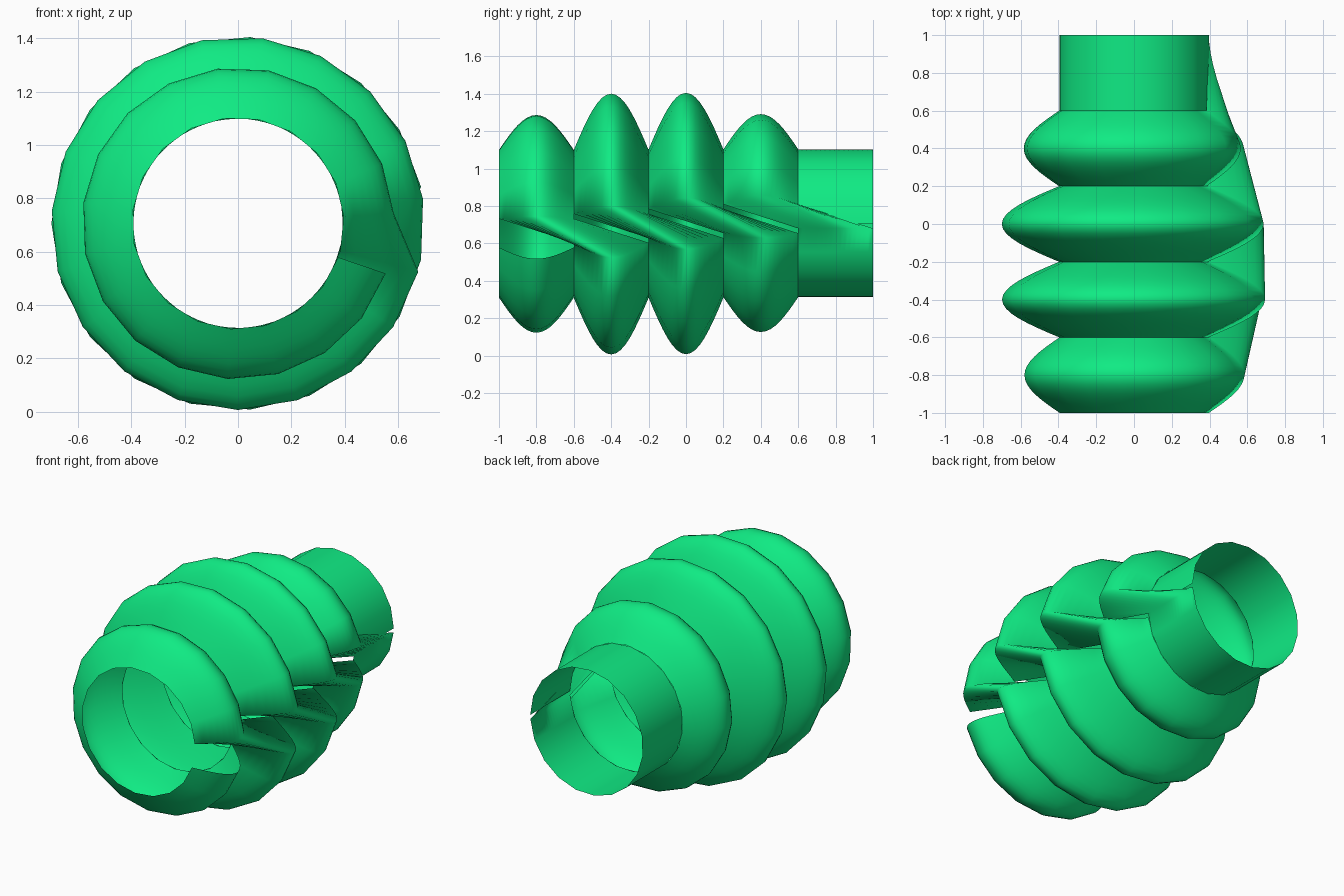
import bpy, math

if "Cube" in bpy.data.objects:
    bpy.data.objects.remove(bpy.data.objects["Cube"])

# The bellows is one ribbon wound five turns about the y axis;
# each turn steps forward by one section, leaving slanted joins on the +x side.
TURNS, COLUMNS, SAMPLES = 5, 96, 16
WIDTH, NECK, CENTRE_Z = 0.4, 0.397, 0.706
BULGE = [0.0, 0.188, 0.303, 0.303, 0.188]      # tube, then four folds


def column(k):
    """Cross-section points of the ribbon at column k."""
    turn = k * TURNS // COLUMNS
    angle = 2 * math.pi * TURNS * k / COLUMNS
    pts = []
    for i in range(SAMPLES + 1):
        t = i / SAMPLES
        r = NECK + BULGE[turn] * math.sin(math.pi * t)
        pts.append((r * math.cos(angle), 1 - WIDTH * (turn + t),
                    CENTRE_Z + r * math.sin(angle)))
    return pts


verts = [p for k in range(COLUMNS) for p in column(k)]
row = SAMPLES + 1
faces = [(k * row + i, k * row + i + 1, (k + 1) * row + i + 1, (k + 1) * row + i)
         for k in range(COLUMNS - 1) for i in range(SAMPLES)]

# Normals face outwards
x, y, z = 0, 1, 2
a, b, c = (verts[n] for n in faces[0][:3])
nx = (b[y] - a[y]) * (c[z] - a[z]) - (b[z] - a[z]) * (c[y] - a[y])
if nx < 0:
    faces = [f[::-1] for f in faces]

mesh = bpy.data.meshes.new("bellows")
mesh.from_pydata(verts, [], faces)
for p in mesh.polygons:
    p.use_smooth = True
mesh.update()

# Green rubber
mat = bpy.data.materials.new("green")
mat.diffuse_color = (0.005, 0.83, 0.23, 1)
mat.use_nodes = True
mat.node_tree.nodes["Principled BSDF"].inputs["Base Color"].default_value = mat.diffuse_color
mesh.materials.append(mat)

bellows = bpy.data.objects.new("bellows", mesh)
bpy.context.collection.objects.link(bellows)
